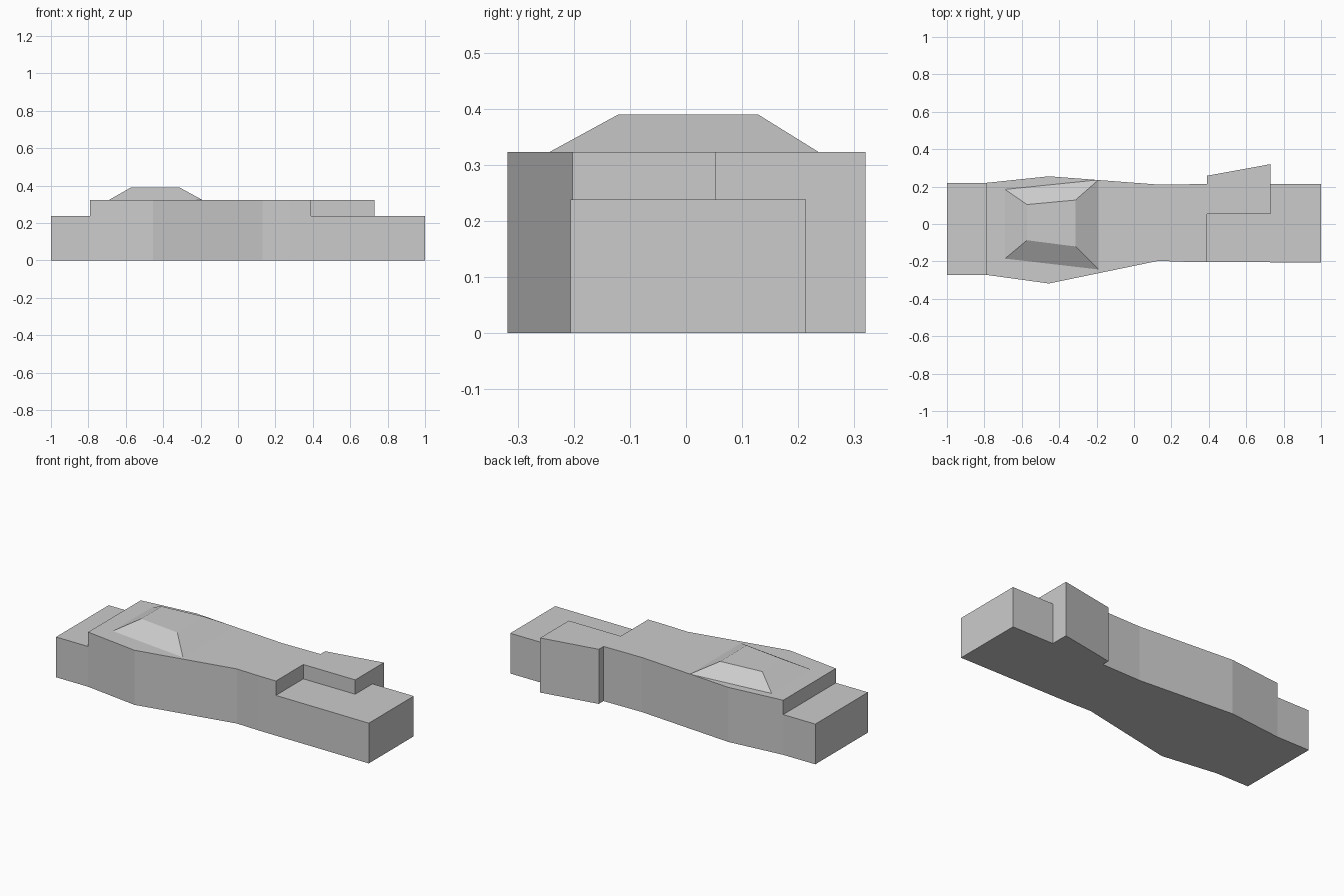
import bpy, bmesh

if "Cube" in bpy.data.objects:
    bpy.data.objects.remove(bpy.data.objects["Cube"])


def loft(name, bottom, top, z0, z1):
    """Solid between two matching counter-clockwise outlines."""
    bm = bmesh.new()
    lo = [bm.verts.new((x, y, z0)) for x, y in bottom]
    hi = [bm.verts.new((x, y, z1)) for x, y in top]
    bm.faces.new(lo[::-1])
    bm.faces.new(hi)
    n = len(lo)
    for i in range(n):
        j = (i + 1) % n
        bm.faces.new((lo[i], lo[j], hi[j], hi[i]))
    bmesh.ops.recalc_face_normals(bm, faces=bm.faces)
    mesh = bpy.data.meshes.new(name)
    bm.to_mesh(mesh)
    bm.free()
    ob = bpy.data.objects.new(name, mesh)
    bpy.context.collection.objects.link(ob)
    return ob


def cut(target, name, outline):
    """Lower the part of the target inside the outline to the step height."""
    cutter = loft(name, outline, outline, STEP, 0.6)
    cutter.hide_render = True
    cutter.hide_viewport = True
    cutter.display_type = 'WIRE'
    mod = target.modifiers.new(name, 'BOOLEAN')
    mod.operation = 'DIFFERENCE'
    mod.solver = 'EXACT'
    mod.object = cutter


STEP, DECK, ROOF = 0.238, 0.323, 0.39

# Main body with the flared side tab in its outline
outline = [(-1, -0.272), (-0.79, -0.272), (-0.455, -0.318), (0.13, -0.197),
           (0.27, -0.202), (1, -0.206), (1, 0.214), (0.73, 0.214),
           (0.73, 0.32), (0.39, 0.258), (0.39, 0.214), (0.14, 0.21),
           (-0.19, 0.235), (-0.455, 0.255), (-0.79, 0.22), (-1, 0.22)]
body = loft("body", outline, outline, 0, DECK)

# Low steps at both ends
cut(body, "left_step_cutter", [(-1.2, -0.5), (-0.79, -0.5), (-0.79, 0.5), (-1.2, 0.5)])
cut(body, "right_step_cutter", [(0.39, -0.5), (1.2, -0.5), (1.2, 0.5),
                                (0.73, 0.5), (0.73, 0.053), (0.39, 0.053)])

# Tapered raised roof
base = [(-0.69, -0.185), (-0.19, -0.243), (-0.19, 0.236), (-0.69, 0.185)]
crown = [(-0.572, -0.087), (-0.313, -0.12), (-0.313, 0.128), (-0.572, 0.104)]
loft("raised_roof", base, crown, DECK, ROOF)
